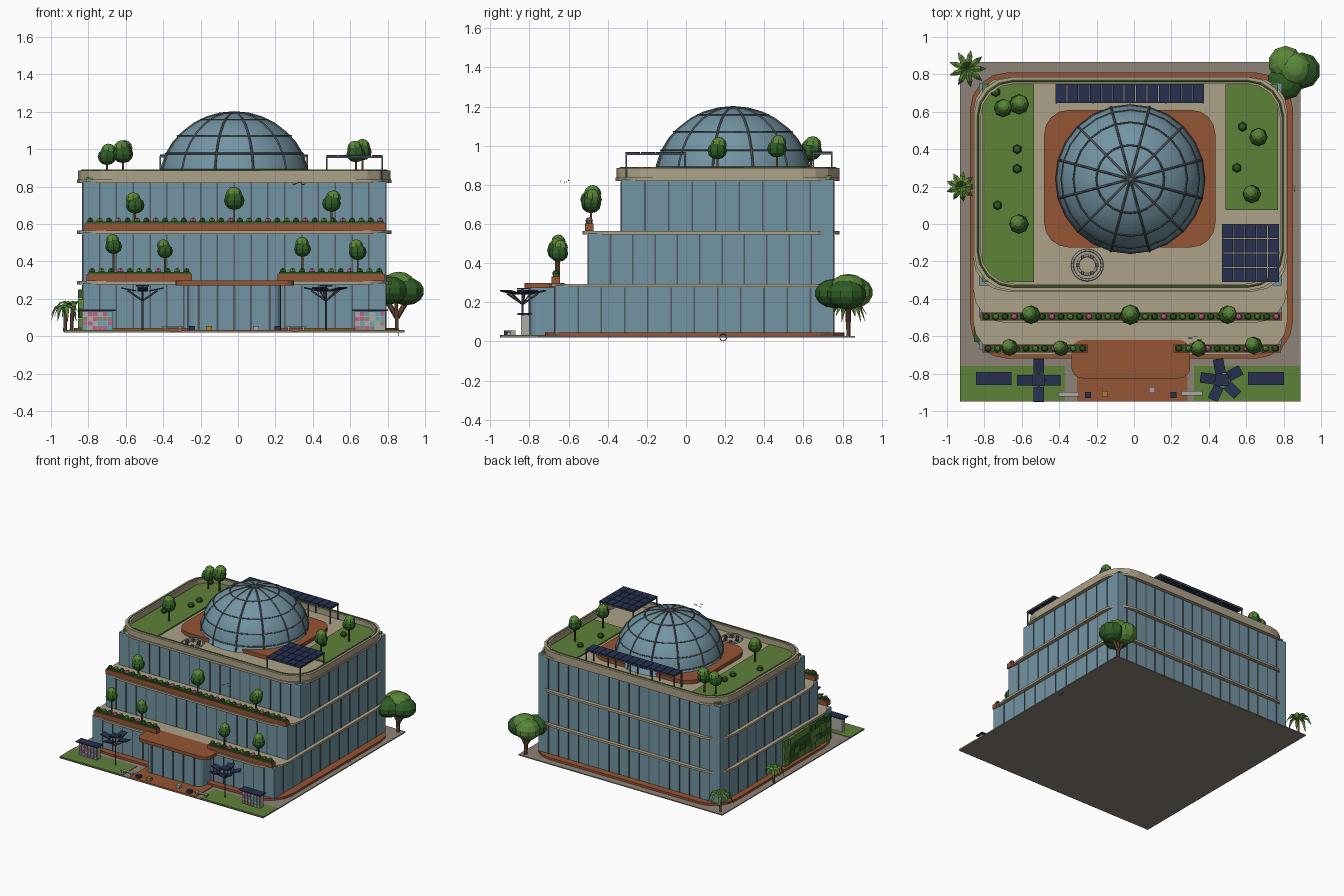
import bpy, bmesh, random
from math import sin, cos, pi, radians
from mathutils import Matrix, Vector

if "Cube" in bpy.data.objects:
    bpy.data.objects.remove(bpy.data.objects["Cube"])
random.seed(4)
COL = dict(glass=(.17, .30, .37), beige=(.42, .36, .25), orange=(.30, .09, .035), grass=(.11, .22, .04),
           leaf=(.10, .24, .04), leaf_dark=(.03, .11, .02), trunk=(.10, .05, .025), solar=(.02, .03, .08),
           paving=(.27, .23, .19), metal=(.09, .10, .11), stone=(.4, .4, .38), pink=(.5, .12, .25),
           gold=(.4, .22, .03), teal=(.1, .4, .45))
MATS = {}
for k, c in COL.items():
    MATS[k] = bpy.data.materials.new(k)
    MATS[k].diffuse_color = (*c, 1)


def finish(name, bm, mat, smooth=False):
    me = bpy.data.meshes.new(name)
    bmesh.ops.recalc_face_normals(bm, faces=bm.faces)
    for f in bm.faces:
        f.smooth = smooth
    bm.to_mesh(me)
    bm.free()
    ob = bpy.data.objects.new(name, me)
    me.materials.append(MATS[mat])
    bpy.context.collection.objects.link(ob)
    return ob


def boxes(name, items, mat, rot=None):
    """items: (x0, x1, y0, y1, z0, z1)"""
    bm = bmesh.new()
    for a, b, c, d, e, f in items:
        m = Matrix.Translation(((a + b) / 2, (c + d) / 2, (e + f) / 2)) @ Matrix.Diagonal((b - a, d - c, f - e, 1))
        bmesh.ops.create_cube(bm, size=1, matrix=(rot or Matrix()) @ m)
    return finish(name, bm, mat)


def rrect(x0, x1, y0, y1, r, n=4):
    pts = []
    for cx, cy, a0 in ((x1 - r, y1 - r, 0), (x0 + r, y1 - r, 90), (x0 + r, y0 + r, 180), (x1 - r, y0 + r, 270)):
        for i in range(n + 1):
            a = radians(a0 + 90 * i / n)
            pts.append((cx + r * cos(a), cy + r * sin(a)))
    return pts


def prism(name, pts, z0, z1, mat, inner=None):
    bm = bmesh.new()
    def ring(p, z): return [bm.verts.new((x, y, z)) for x, y in p]
    def bridge(a, b):
        for i in range(len(a)):
            j = (i + 1) % len(a)
            bm.faces.new((a[i], a[j], b[j], b[i]))
    a, b = ring(pts, z0), ring(pts, z1)
    bridge(a, b)
    if inner:
        c, d = ring(inner, z0), ring(inner, z1)
        bridge(c, d), bridge(a, c), bridge(b, d)
    else:
        bm.faces.new(a), bm.faces.new(b)
    return finish(name, bm, mat)


def tubes(name, paths, r, mat, cyclic=False):
    cu = bpy.data.curves.new(name, 'CURVE')
    cu.dimensions, cu.bevel_depth, cu.bevel_resolution = '3D', r, 0
    for p in paths:
        s = cu.splines.new('POLY')
        s.points.add(len(p) - 1)
        for q, v in zip(s.points, p):
            q.co = (*v, 1)
        s.use_cyclic_u = cyclic
    ob = bpy.data.objects.new(name, cu)
    cu.materials.append(MATS[mat])
    bpy.context.collection.objects.link(ob)
    bpy.ops.object.select_all(action='DESELECT')
    ob.select_set(True)
    bpy.context.view_layer.objects.active = ob
    bpy.ops.object.convert(target='MESH')


def balls(name, items, mat, seg=8, rings=6):
    """items: (x, y, z, r, height radius)"""
    bm = bmesh.new()
    for x, y, z, r, h in items:
        bmesh.ops.create_uvsphere(bm, u_segments=seg, v_segments=rings, radius=1,
                                  matrix=Matrix.Translation((x, y, z)) @ Matrix.Diagonal((r, r, h, 1)))
    return finish(name, bm, mat)


def circle(cx, cy, z, r, n=24):
    return [(cx + r * cos(2 * pi * i / n), cy + r * sin(2 * pi * i / n), z) for i in range(n)]


# Site: paving, lawns, entry path
boxes("ground", [(-.93, .89, -.95, .865, .02, .028)], 'paving')
boxes("front_lawns", [(-.93, -.37, -.945, -.76, .026, .032), (.32, .89, -.945, -.76, .026, .032)], 'grass')
boxes("entry_path", [(-.305, .285, -.95, -.70, .026, .033)], 'orange')
prism("base_ledge", rrect(-.877, .85, -.72, .81, .2), .024, .045, 'orange')

# Glass storeys stepping back, with slab bands and mullions
X0, X1, YB = -.83, .79, .755
for i, (yf, z0, z1) in enumerate(((-.67, .03, .285), (-.5, .285, .555), (-.33, .555, .828))):
    boxes(f"storey_{i+1}", [(X0, X1, yf, YB, z0, z1)], 'glass')
    prism(f"slab_band_{i+1}", rrect(X0 - .03, X1 + .03, yf - .03, YB + .03, .18), z1 - .008, z1 + .009, 'beige')
    t, m = .004, []
    for k in range(1, 18):
        x = X0 + (X1 - X0) * k / 18
        m += [(x - t, x + t, y - t, y + t, z0, z1 - .01) for y in (yf, YB)]
    n = round((YB - yf) / .118)
    for k in range(1, n):
        y = yf + (YB - yf) * k / n
        m += [(x - t, x + t, y - t, y + t, z0, z1 - .01) for x in (X0, X1)]
    boxes(f"mullions_{i+1}", m, 'metal')

# Entrance block and canopy
prism("entrance_glass", rrect(-.27, .23, -.80, -.6, .05), .03, .28, 'glass')
prism("entrance_canopy", rrect(-.335, .30, -.825, -.62, .06), .272, .298, 'orange')
boxes("entrance_posts", [(x - .006, x + .006, -.806, -.794, .03, .275) for x in (-.21, -.11, -.02, .07, .17)], 'metal')

# Roof: deck, parapet, rail, green beds
prism("roof_deck", rrect(-.85, .81, -.345, .775, .2), .825, .838, 'beige')
prism("parapet", rrect(-.855, .815, -.355, .785, .2), .83, .885, 'beige', rrect(-.82, .78, -.32, .75, .18))
tubes("parapet_green_trim", [[(x, y, .887) for x, y in rrect(-.835, .795, -.335, .765, .19)]], .005, 'grass', True)
boxes("roof_lawns", [(-.81, -.535, -.31, .745, .836, .848), (.49, .77, .075, .745, .836, .848)], 'grass')

# Dome on a rounded base, with ribs and rings
DX, DY, DZ, R, H = -.02, .24, .835, .40, .362
prism("dome_base", rrect(-.48, .435, -.125, .61, .13), .836, .868, 'orange')
bm = bmesh.new()
bmesh.ops.create_uvsphere(bm, u_segments=24, v_segments=16, radius=1)
bmesh.ops.bisect_plane(bm, geom=bm.verts[:] + bm.edges[:] + bm.faces[:], plane_co=(0, 0, 0),
                       plane_no=(0, 0, -1), clear_outer=True)
bm.transform(Matrix.Translation((DX, DY, DZ)) @ Matrix.Diagonal((R, R, H, 1)))
finish("glass_dome", bm, 'glass', True)
ribs = [[(DX + R * cos(e) * cos(a), DY + R * cos(e) * sin(a), DZ + H * sin(e))
         for e in [pi / 2 * j / 8 for j in range(9)]] for a in [2 * pi * k / 12 + pi / 12 for k in range(12)]]
tubes("dome_ribs", ribs, .006, 'metal')
tubes("dome_rings", [circle(DX, DY, DZ + H * sin(e), R * cos(e)) for e in (.15, .4, .71, 1.1)], .005, 'metal', True)

# Raised roof solar arrays
def array(name, x0, x1, y0, y1, z, nx, ny):
    w, d = (x1 - x0) / nx, (y1 - y0) / ny
    boxes(name + "_panels", [(x0 + i * w + .002, x0 + (i + 1) * w - .002, y0 + j * d + .002, y0 + (j + 1) * d - .002,
                              z, z + .008) for i in range(nx) for j in range(ny)], 'solar')
    xs = [x0 + .005, x1 - .005] if nx < 8 else [x0 + .005 + (x1 - x0 - .01) * k / 4 for k in range(5)]
    fr = [(x - .004, x + .004, y - .004, y + .004, .835, z) for x in xs for y in (y0 + .005, y1 - .005)]
    fr += [(x0, x1, y - .004, y + .004, z - .008, z) for y in (y0 + .005, y1 - .005)]
    fr += [(x - .004, x + .004, y0, y1, z - .008, z) for x in xs]
    boxes(name + "_frame", fr, 'metal')
array("rear_solar", -.42, .375, .645, .75, .963, 13, 1)
array("side_solar", .47, .775, -.31, 0, .96, 5, 4)

# Circular seating ring on the roof
tubes("roof_seating_ring", [circle(-.25, -.22, .852, .08), circle(-.25, -.22, .845, .05)], .007, 'stone', True)
boxes("roof_seats", [(x - .009, x + .009, y - .009, y + .009, .838, .86)
                     for x, y, z in circle(-.25, -.22, 0, .05, 6)], 'metal')

# Terrace planters with hedges, shrubs and flowers
for i, (a, b, y, z) in enumerate(((-.81, -.245, -.665, .294), (.21, .785, -.665, .294), (-.82, .79, -.495, .564))):
    boxes(f"planter_{i+1}", [(a, b, y - .022, y + .022, z, z + .038)], 'orange')
    boxes(f"hedge_{i+1}", [(a + .01, b - .01, y - .016, y + .016, z + .038, z + .05)], 'leaf_dark')
    n = int((b - a) / .05)
    sh = {'leaf': [], 'leaf_dark': [], 'pink': []}
    for k in range(n):
        key = ('leaf_dark', 'leaf', 'leaf_dark', 'pink')[k % 4]
        sh[key].append((a + .03 + k * (b - a - .06) / (n - 1), y, z + .053, .019, .018))
    for key, v in sh.items():
        balls(f"shrubs_{key}_{i+1}", v, key, 6, 4)

# Small lollipop trees: terrace and roof
trees = [(-.665, -.66, .33, .49, .045), (-.39, -.665, .33, .465, .042), (.345, -.665, .33, .475, .045),
         (.64, -.65, .33, .46, .048), (-.55, -.485, .60, .71, .05), (-.02, -.485, .60, .735, .055),
         (.5, -.485, .60, .72, .05), (-.70, .62, .84, .97, .05), (-.615, .64, .84, .985, .055),
         (-.615, 0, .84, .985, .053), (.665, .465, .84, .995, .05), (.63, .16, .84, .985, .05)]
boxes("tree_trunks", [(x - .005, x + .005, y - .005, y + .005, z0, z) for x, y, z0, z, r in trees], 'trunk')
balls("tree_crowns_lower", [(x, y, z - .01, r, r * .9) for x, y, z, r in [(t[0], t[1], t[3], t[4]) for t in trees]],
      'leaf_dark')
balls("tree_crowns_upper", [(t[0] + random.uniform(-.012, .012), t[1] + .008, t[3] + .02, t[4] * .8, t[4] * .8)
                            for t in trees], 'leaf')
balls("roof_bushes", [(x, y, .86, .026, .024) for x, y in ((-.74, .705), (-.625, .40), (-.625, .295), (-.73, .10),
                                                         (.58, .52), (.55, .30))], 'leaf_dark', 6, 4)

# Large corner tree
tubes("corner_tree_trunk", [[(.85, .83, .025), (.845, .825, .2)], [(.85, .83, .1), (.91, .83, .2)],
                            [(.85, .83, .1), (.79, .83, .2)]], .014, 'trunk')
balls("corner_tree_crown_dark", [(.81, .76, .245, .10, .075), (.90, .82, .24, .10, .075)], 'leaf_dark', 10, 7)
balls("corner_tree_crown_light", [(.81, .86, .25, .095, .08), (.86, .83, .28, .09, .065)], 'leaf', 10, 7)

# Palms on the left side
for i, (x, y, h, s) in enumerate(((-.89, .83, .15, .1), (-.925, .2, .13, .08))):
    tubes(f"palm_trunk_{i+1}", [[(x, y, .025), (x + .004, y, h)]], .01, 'trunk')
    bm = bmesh.new()
    for k in range(9):
        a = 2 * pi * k / 9
        d, n = Vector((cos(a), sin(a), 0)), Vector((-sin(a), cos(a), 0))
        prev = None
        for t, w, z in ((0, .004, 0), (.35, .016, .04), (.7, .014, .03), (1, .001, -.02 - .03 * (k % 2))):
            c = Vector((x, y, h + z)) + d * s * t
            row = [bm.verts.new(c + n * w - Vector((0, 0, w * .5))), bm.verts.new(c),
                   bm.verts.new(c - n * w - Vector((0, 0, w * .5)))]
            if prev:
                for j in (0, 1):
                    bm.faces.new((prev[j], prev[j + 1], row[j + 1], row[j]))
            prev = row
    finish(f"palm_leaves_{i+1}", bm, 'leaf')

# Living wall on the left face
cells = {'leaf': [], 'leaf_dark': [], 'grass': []}
for i in range(9):
    for j in range(4):
        y, z = -.63 + i * .0655, .045 + j * .052
        cells[random.choice(list(cells))].append((-.835 - random.uniform(.01, .022), -.825, y, y + .063, z, z + .05))
for k, v in cells.items():
    boxes(f"living_wall_{k}", v, k)

# Mosaic walls with solar tops in the front lawns
tiles = {'stone': [], 'teal': [], 'pink': [], 'paving': []}
for i, cx in enumerate((-.75, .705)):
    boxes(f"mosaic_wall_{i+1}", [(cx - .083, cx + .083, -.84, -.80, .028, .132)], 'stone')
    boxes(f"mosaic_wall_solar_{i+1}", [(cx - .096, cx + .096, -.86, -.79, .136, .144)], 'solar')
    for a in range(6):
        for b in range(4):
            x, z = cx - .081 + a * .027, .031 + b * .025
            tiles[random.choice(list(tiles))].append((x + .002, x + .025, -.843, -.839, z + .001, z + .023))
for k, v in tiles.items():
    boxes(f"mosaic_tiles_{k}", v, k)

# Solar trees
for i, (x, y, n, a0) in enumerate(((-.51, -.835, 4, 0), (.47, -.835, 5, .5))):
    arms = [[(x, y, .028), (x, y, .265)]]
    for k in range(n):
        a = a0 + 2 * pi * k / n
        arms.append([(x, y, .19), (x + .08 * cos(a), y + .08 * sin(a), .245)])
        rot = (Matrix.Translation((x, y, .25)) @ Matrix.Rotation(a, 4, 'Z') @ Matrix.Translation((.076, 0, 0))
               @ Matrix.Rotation(-.2, 4, 'Y'))
        boxes(f"solar_tree_{i+1}_panel_{k+1}", [(-.04, .04, -.028, .028, -.003, .004)], 'solar', rot)
    tubes(f"solar_tree_{i+1}_pole", arms, .005, 'metal')
    boxes(f"solar_tree_{i+1}_cap", [(x - .035, x + .035, y - .03, y + .03, .265, .273)], 'solar')

# Benches, bins, wheel stand and a few birds
for x, y in ((-.35, -.91), (.31, -.905)):
    boxes("bench", [(x - .055, x + .055, y - .011, y + .011, .046, .053)] +
          [(x + s - .006, x + s + .006, y - .009, y + .009, .028, .046) for s in (-.04, .04)], 'stone')
for x, y, m in ((-.245, -.915, 'solar'), (-.155, -.91, 'gold'), (.095, -.887, 'stone'), (.21, -.915, 'solar')):
    boxes("seat_cube", [(x - .016, x + .016, y - .016, y + .016, .03, .055)], m)
tubes("wheel_stand", [[(.86, .19 + .018 * cos(a), .02 + .018 * sin(a)) for a in [pi * k / 4 for k in range(8)]]],
      .002, 'metal', True)
tubes("birds", [[(x - .012, y, z + .006), (x, y, z), (x + .012, y, z + .006)] for x, y, z in
                ((.30, -.61, .81), (.33, -.60, .82), (.35, -.62, .81), (.31, -.64, .815))], .002, 'metal')

for m in bpy.data.materials:
    if m.users and not m.is_grease_pencil:
        m.use_nodes = True
        m.node_tree.nodes["Principled BSDF"].inputs["Base Color"].default_value = m.diffuse_color
